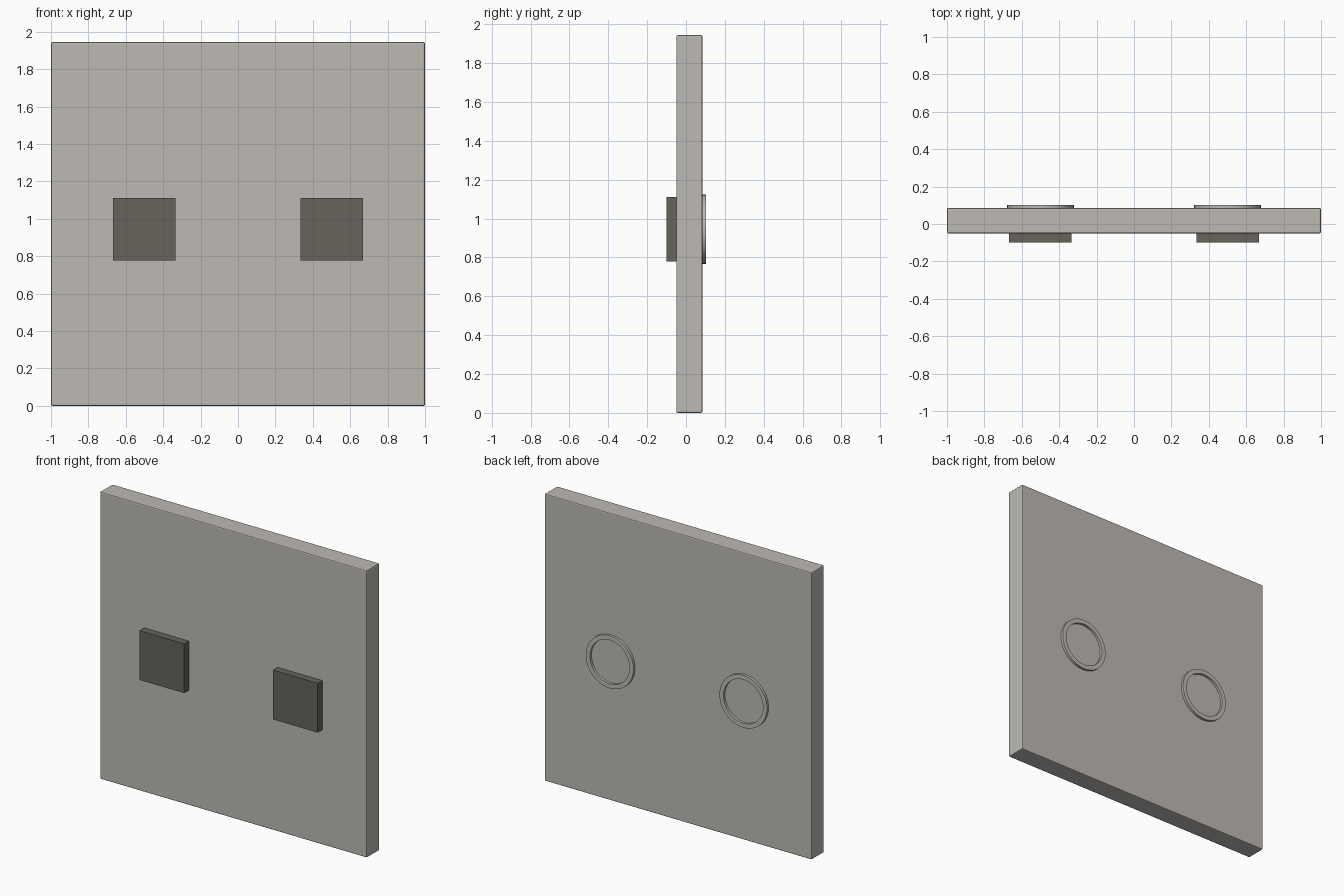
import bpy
import bmesh
import math

if "Cube" in bpy.data.objects:
    bpy.data.objects.remove(bpy.data.objects["Cube"], do_unlink=True)


def material(name, color):
    mat = bpy.data.materials.new(name)
    mat.use_nodes = True
    mat.diffuse_color = color
    mat.node_tree.nodes["Principled BSDF"].inputs["Base Color"].default_value = color
    return mat


stone = material("warm grey", (0.51, 0.49, 0.46, 1))
dark = material("dark grey", (0.135, 0.127, 0.107, 1))


def add_object(name, bm, mat):
    bmesh.ops.recalc_face_normals(bm, faces=bm.faces[:])
    mesh = bpy.data.meshes.new(name)
    bm.to_mesh(mesh)
    bm.free()
    mesh.materials.append(mat)
    obj = bpy.data.objects.new(name, mesh)
    bpy.context.collection.objects.link(obj)
    return obj


def box(name, lo, hi, mat):
    bm = bmesh.new()
    bmesh.ops.create_cube(bm, size=1)
    for v in bm.verts:
        v.co = [(a + b) / 2 + c * (b - a) for a, b, c in zip(lo, hi, v.co)]
    return add_object(name, bm, mat)


def ring(name, cx, cz, r_in, r_out, y0, y1, mat, sides=48):
    # Rectangular cross-section swept round the y axis
    section = [(r_in, y0), (r_out, y0), (r_out, y1), (r_in, y1)]
    bm = bmesh.new()
    loops = []
    for i in range(sides):
        a = math.tau * i / sides
        loops.append([bm.verts.new((cx + r * math.cos(a), y, cz + r * math.sin(a)))
                      for r, y in section])
    for i in range(sides):
        p, q = loops[i], loops[(i + 1) % sides]
        for j in range(4):
            k = (j + 1) % 4
            bm.faces.new((p[j], p[k], q[k], q[j]))
    obj = add_object(name, bm, mat)
    bpy.ops.object.select_all(action='DESELECT')
    obj.select_set(True)
    bpy.context.view_layer.objects.active = obj
    bpy.ops.object.shade_smooth_by_angle(angle=math.radians(30))
    return obj


BACK = 0.085
CENTER_Z = 0.945

# Square slab with slightly eased edges
panel = box("panel", (-1, -0.05, 0), (1, BACK, 1.944), stone)
bevel = panel.modifiers.new("eased edges", 'BEVEL')
bevel.width = 0.007
bevel.segments = 2

# Square pads on the front, raised rings on the back
for side, x in (("left", 0.5), ("right", -0.5)):
    box(side + "_pad", (x - 0.167, -0.1, CENTER_Z - 0.167),
        (x + 0.167, -0.049, CENTER_Z + 0.167), dark)
    ring(side + "_ring", x, CENTER_Z, 0.148, 0.178, BACK - 0.002, 0.102, stone)
